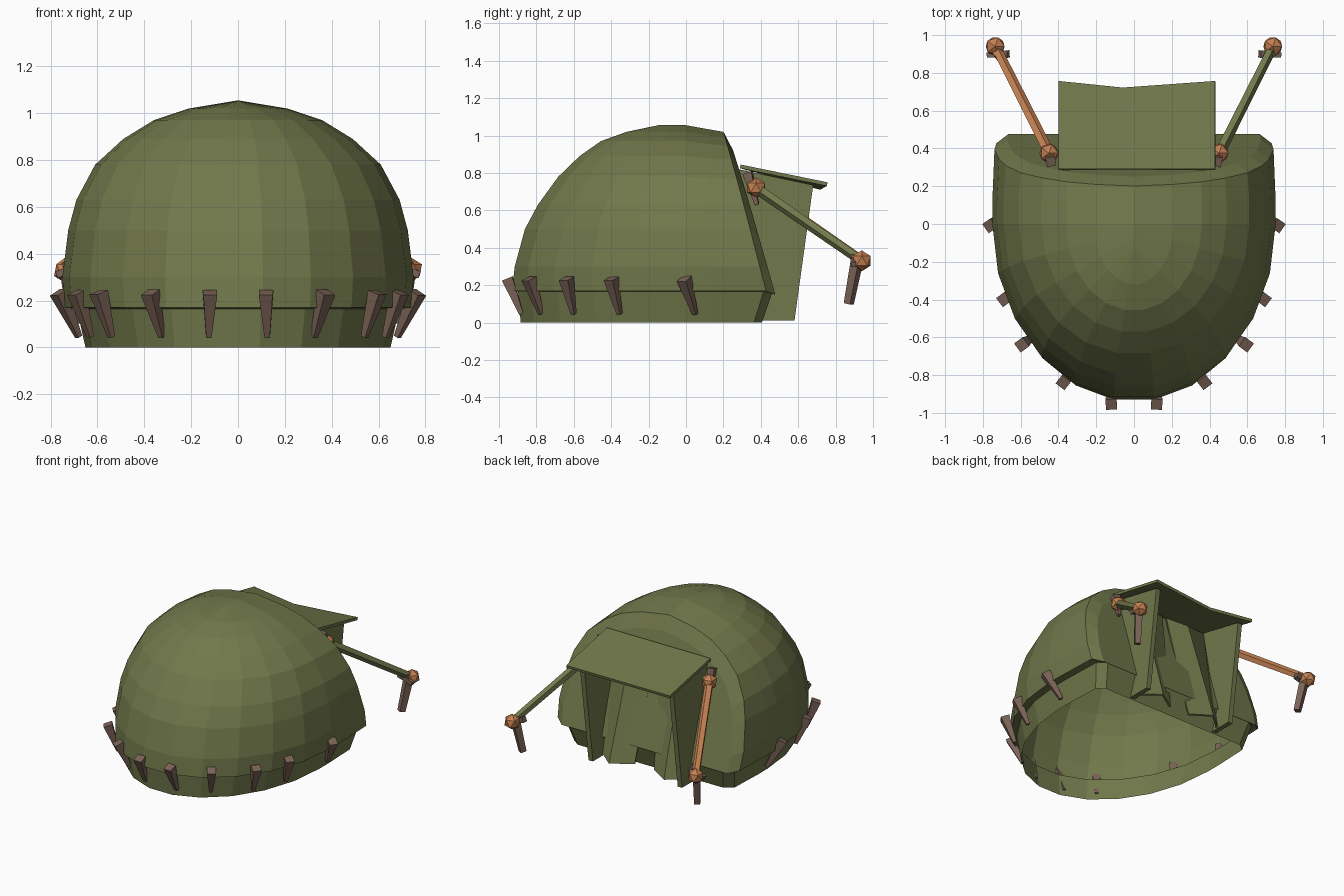
import bpy, bmesh, math
from mathutils import Vector

if "Cube" in bpy.data.objects:
    bpy.data.objects.remove(bpy.data.objects["Cube"])


def material(name, rgb):
    m = bpy.data.materials.new(name)
    m.diffuse_color = (*rgb, 1)
    m.use_nodes = True
    m.node_tree.nodes["Principled BSDF"].inputs["Base Color"].default_value = m.diffuse_color
    return m


GREEN = material("olive canvas", (0.165, 0.188, 0.07))
ORANGE = material("orange wood", (0.56, 0.22, 0.085))
BROWN = material("brown wood", (0.2, 0.125, 0.095))


def finish(bm, name, mat, solid=0):
    bmesh.ops.remove_doubles(bm, verts=bm.verts, dist=0.0005)
    bmesh.ops.recalc_face_normals(bm, faces=bm.faces)
    me = bpy.data.meshes.new(name)
    bm.to_mesh(me)
    bm.free()
    me.materials.append(mat)
    ob = bpy.data.objects.new(name, me)
    bpy.context.collection.objects.link(ob)
    if solid:
        mod = ob.modifiers.new("thickness", 'SOLIDIFY')
        mod.thickness = solid
        mod.offset = 0
    return ob


def bridge(bm, a, b, closed=False):
    n = len(a)
    for i in range(n if closed else n - 1):
        j = (i + 1) % n
        quad = []
        for v in (a[i], a[j], b[j], b[i]):
            if all((v.co - q.co).length > 0.0005 for q in quad):
                quad.append(v)
        if len(quad) > 2:
            bm.faces.new(quad)


def stick(name, p, q, r1, r2, sides, mat):
    """Tapered rod from p to q."""
    p, q = Vector(p), Vector(q)
    rot = (q - p).to_track_quat('Z', 'Y')
    bm = bmesh.new()
    rings = []
    for c, r in ((p, r1), (q, r2)):
        ring = []
        for i in range(sides):
            a = 2 * math.pi * (i + 0.5) / sides
            ring.append(bm.verts.new(c + rot @ Vector((r * math.cos(a), r * math.sin(a), 0))))
        rings.append(ring)
        bm.faces.new(ring)
    bridge(bm, rings[0], rings[1], True)
    return finish(bm, name, mat)


def knot(name, c, r, mat):
    bm = bmesh.new()
    bmesh.ops.create_icosphere(bm, subdivisions=1, radius=r)
    bmesh.ops.translate(bm, verts=bm.verts, vec=c)
    return finish(bm, name, mat)


# Dome: stacked outlines (height, half width, front reach), open at the back
LEVELS = [(.17, .74, .94), (.30, .75, .925), (.50, .725, .87), (.63, .69, .80),
          (.78, .61, .69), (.89, .49, .575), (.97, .36, .46), (1.02, .21, .32), (1.055, 0, .15)]
bm = bmesh.new()
rows = []
for z, w, f in LEVELS:
    yend = .43 - .256 * (z - .16)
    pts = [(w * .985, yend), (w, .12)]
    pts += [(w * math.cos(math.pi * i / 11), -f * math.sin(math.pi * i / 11)) for i in range(12)]
    pts += [(-w, .12), (-w * .985, yend)]
    row = []
    for x, y in pts:
        drop = .035 * min(max(y / .2, 0), 1) * (z / 1.05) ** 4
        row.append(bm.verts.new((x, y, z - drop)))
    rows.append(row)
for a, b in zip(rows, rows[1:]):
    bridge(bm, a, b)

# Bevelled arch rim and flat back wall
rim = [r[0] for r in rows] + [r[-1] for r in rows[-2::-1]]
inner = [bm.verts.new((v.co.x * .91, v.co.y + .05, .15 + (v.co.z - .17) * .91)) for v in rim]
bridge(bm, rim, inner)
bm.faces.new(inner)

# Inset ledge and ground skirt
loop = rows[0] + [inner[-1], inner[0]]
rings = [loop]
for z, sx, sf, sb in ((.165, .93, .965, .97), (0, .88, .95, .85)):
    rings.append([bm.verts.new((v.co.x * sx, v.co.y * (sf if v.co.y < 0 else sb), z)) for v in loop])
bridge(bm, rings[0], rings[1], True)
bridge(bm, rings[1], rings[2], True)
finish(bm, "tent_dome", GREEN)

# Porch roof, sagging in the middle of its outer edge
bm = bmesh.new()
back = [bm.verts.new((x, y, z)) for x, y, z in ((-.4, .29, .835), (-.04, .29, .835), (.43, .29, .835))]
edge = [bm.verts.new((x, y, z)) for x, y, z in ((-.4, .755, .74), (-.06, .72, .72), (.43, .755, .74))]
bridge(bm, back, edge)
finish(bm, "porch_roof", GREEN, .02)

for s, side in ((1, "right"), (-1, "left")):
    # Porch side wall
    bm = bmesh.new()
    prof = ((.28, .82), (.68, .735), (.58, .01), (.40, .01))
    a, b = [[bm.verts.new((s * x, y, z)) for y, z in prof] for x in (.34, .375)]
    bm.faces.new(a)
    bm.faces.new(b)
    bridge(bm, a, b, True)
    finish(bm, side + "_porch_wall", GREEN)

    # Hanging door flap, flared at the bottom
    bm = bmesh.new()
    top = [bm.verts.new((s * x, y, .81)) for x, y in ((.34, .31), (.2, .32), (.02, .31))]
    low = [bm.verts.new((s * x, y, .02)) for x, y in ((.34, .46), (.22, .56), (.08, .47))]
    bridge(bm, top, low)
    finish(bm, side + "_door_flap", GREEN, .015)

    # Guy pole with a knot at each end and small pegs through the knots
    p, q = (s * .45, .375, .72), (s * .735, .94, .33)
    stick(side + "_guy_pole", p, q, .03, .027, 5, GREEN if s > 0 else ORANGE)
    knot(side + "_upper_knot", p, .056, ORANGE)
    knot(side + "_lower_knot", q, .056, ORANGE)
    stick(side + "_upper_peg", (s * .44, .33, .80), (s * .45, .38, .63), .035, .015, 4, BROWN)
    stick(side + "_pole_peg", (s * .73, .92, .36), (s * .70, .87, .10), .036, .028, 4, BROWN)
    stick(side + "_cross_peg", (s * .665, .90, .35), (s * .775, .895, .31), .028, .02, 4, BROWN)

    # Ground pegs leaning in toward the skirt
    heads = ((.765, -.01, .68, .05), (.69, -.40, .63, -.355), (.595, -.64, .54, -.60),
             (.375, -.84, .325, -.775), (.12, -.955, .125, -.88))
    for i, (hx, hy, tx, ty) in enumerate(heads):
        stick(f"{side}_ground_peg_{i + 1}", (s * hx, hy, .235), (s * tx, ty, .045),
              .042, .016, 4, BROWN)
